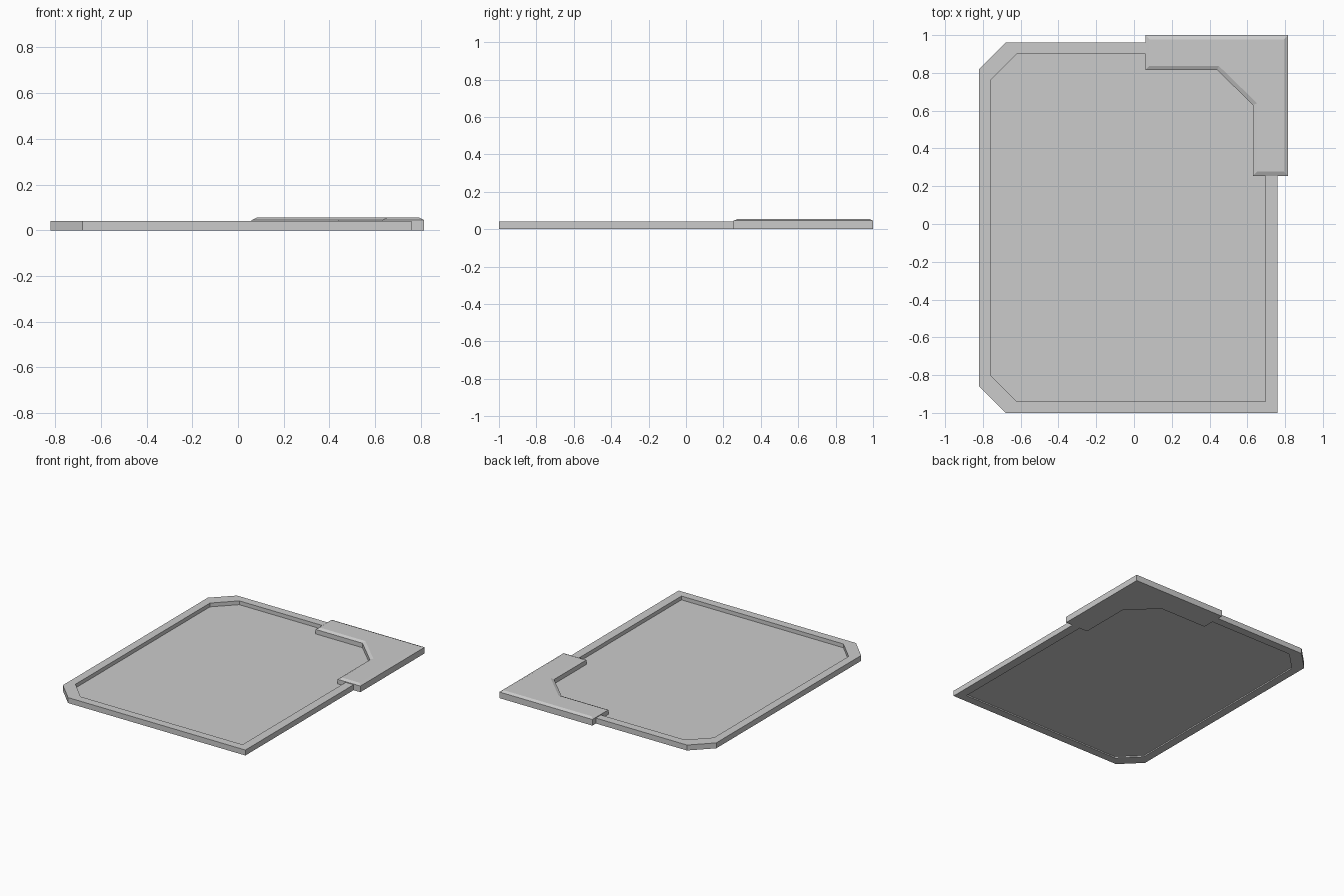
import bpy, bmesh

if "Cube" in bpy.data.objects:
    bpy.data.objects.remove(bpy.data.objects["Cube"])


def prism(name, pts, z0, z1, bevel=None):
    """Extrude a flat outline from z0 to z1; bevel=(inset, rise) slopes the top rim."""
    bm = bmesh.new()
    base = bm.faces.new([bm.verts.new((x, y, z0)) for x, y in pts])
    top = bmesh.ops.extrude_face_region(bm, geom=[base], use_keep_orig=True)["geom"]
    for v in (g for g in top if isinstance(g, bmesh.types.BMVert)):
        v.co.z = z1
    bmesh.ops.recalc_face_normals(bm, faces=bm.faces[:])
    if bevel:
        cap = [f for f in bm.faces if f.normal.z > 0.9]
        bmesh.ops.inset_region(bm, faces=cap, thickness=bevel[0],
                               depth=bevel[1], use_even_offset=True)
    mesh = bpy.data.meshes.new(name)
    bm.to_mesh(mesh)
    bm.free()
    obj = bpy.data.objects.new(name, mesh)
    bpy.context.collection.objects.link(obj)
    return obj


# Outlines run anticlockwise from the top end of the rim to its right end
outer = [(0.06, 0.96), (-0.68, 0.96), (-0.82, 0.82), (-0.82, -0.86),
         (-0.68, -1.0), (0.76, -1.0), (0.76, 0.255)]
inner = [(0.06, 0.90), (-0.62, 0.90), (-0.76, 0.76), (-0.76, -0.80),
         (-0.62, -0.94), (0.695, -0.94), (0.695, 0.255)]
# Inner edge of the corner piece, shared with the panel
corner = [(0.63, 0.255), (0.63, 0.63), (0.44, 0.815), (0.06, 0.815)]

# Raised rim around the sheet, open where the corner piece sits
prism("rim", outer + inner[::-1], 0.0, 0.04)

# Thin recessed panel inside the rim
prism("panel", inner + corner, 0.009, 0.012)

# Thick corner piece with a sloped top edge
prism("corner_bracket", corner + [(0.06, 1.0), (0.815, 1.0), (0.815, 0.255)],
      0.0, 0.045, bevel=(0.022, 0.01))
